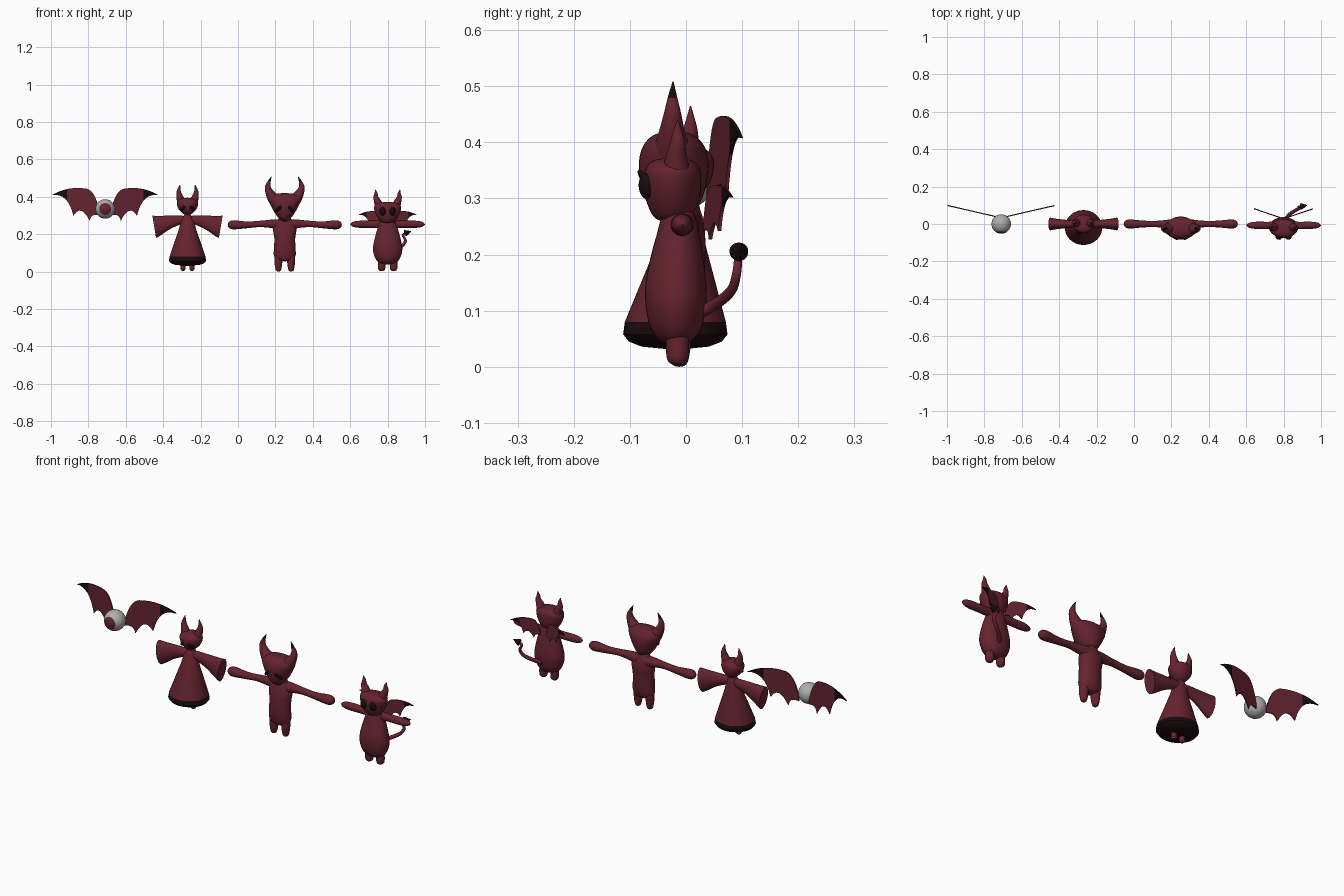
import bpy, bmesh, math
from mathutils import Vector, Matrix
from mathutils.bvhtree import BVHTree


def material(name, rgb):
    m = bpy.data.materials.new(name)
    m.diffuse_color = (*rgb, 1)
    return m


RED = material("dark red", (0.13, 0.017, 0.028))
BLACK = material("near black", (0.01, 0.003, 0.004))
GREY = material("eyeball grey", (0.42, 0.42, 0.42))


def finish(name, bm, mats, rule=None, angle=45):
    bmesh.ops.recalc_face_normals(bm, faces=bm.faces)
    if rule:
        for f in bm.faces:
            f.material_index = int(rule(f.calc_center_median()))
    me = bpy.data.meshes.new(name)
    bm.to_mesh(me)
    bm.free()
    for m in mats:
        me.materials.append(m)
    ob = bpy.data.objects.new(name, me)
    bpy.context.collection.objects.link(ob)
    bpy.ops.object.select_all(action='DESELECT')
    ob.select_set(True)
    bpy.context.view_layer.objects.active = ob
    bpy.ops.object.shade_smooth_by_angle(angle=math.radians(angle))
    return ob


def catmull(pts, steps):
    if steps == 1:
        return pts
    out = []
    for i in range(len(pts) - 1):
        p0, p1, p2, p3 = pts[max(i - 1, 0)], pts[i], pts[i + 1], pts[min(i + 2, len(pts) - 1)]
        for k in range(steps):
            t = k / steps
            out.append([0.5 * (2 * b + (c - a) * t + (2 * a - 5 * b + 4 * c - d) * t * t
                               + (3 * b - a - 3 * c + d) * t ** 3)
                        for a, b, c, d in zip(p0, p1, p2, p3)])
    return out + [pts[-1]]


def loft(name, rings, mats=(RED,), rule=None, steps=5, n=32):
    """Skin of elliptical rings; each ring is centre, half axis a, half axis b."""
    bm = bmesh.new()
    loops = []
    for r in catmull([[*c, *a, *b] for c, a, b in rings], steps):
        c, a, b = Vector(r[:3]), Vector(r[3:6]), Vector(r[6:])
        loops.append([bm.verts.new(c + a * math.cos(2 * math.pi * i / n) + b * math.sin(2 * math.pi * i / n))
                      for i in range(n)])
    for p, q in zip(loops, loops[1:]):
        for i in range(n):
            bm.faces.new((p[i], p[(i + 1) % n], q[(i + 1) % n], q[i]))
    bm.faces.new(loops[0])
    bm.faces.new(loops[-1])
    return finish(name, bm, mats, rule)


def upright(name, cx, rows, **kw):
    """Rows of z, half width, half depth, centre y."""
    return loft(name, [((cx, y, z), (rx, 0, 0), (0, ry, 0)) for z, rx, ry, y in rows], **kw)


def tube(name, cx, s, pts, **kw):
    """Round tube through points dx, y, z, radius; s mirrors dx."""
    P = [Vector((cx + s * p[0], p[1], p[2])) for p in pts]
    rings = []
    for i, p in enumerate(P):
        t = (P[min(i + 1, len(P) - 1)] - P[max(i - 1, 0)]).normalized()
        a = t.cross(Vector((0, 1, 0))).normalized()
        rings.append((p, a * pts[i][3], t.cross(a) * pts[i][3]))
    return loft(name, rings, n=20, **kw)


def eyes(name, cx, head, dx, z, size, tilt):
    """Pair of flat ellipsoids lying on the front of a head."""
    me = head.data
    bvh = BVHTree.FromPolygons([v.co for v in me.vertices], [p.vertices[:] for p in me.polygons])
    for s in (-1, 1):
        loc, nor, _, _ = bvh.ray_cast(Vector((cx + s * dx, -1, z)), Vector((0, 1, 0)))
        up = (Vector((0, 0, 1)) - nor * nor.z).normalized()
        right = up.cross(nor).normalized()
        rot = Matrix((right, -nor, up)).transposed().to_4x4()
        bm = bmesh.new()
        bmesh.ops.create_uvsphere(bm, u_segments=24, v_segments=16, radius=1,
                                  matrix=Matrix.Translation(loc) @ rot
                                  @ Matrix.Rotation(-s * math.radians(tilt), 4, 'Y')
                                  @ Matrix.Diagonal((*size, 1)))
        finish(name, bm, (BLACK,))


def wings(name, cx, cz, y0, slope, scale):
    """Bat wings: scalloped outline of curved spans, swept backwards, dark tips."""
    start = (0.03, -0.01)
    spans = [((0.055, 0.1), (0.1, 0.108)), ((0.2, 0.125), (0.286, 0.073)),
             ((0.2, 0.09), (0.17, -0.037)), ((0.13, 0.03), (0.083, -0.064)),
             ((0.075, -0.02), (0.03, -0.035))]
    outline, p = [start], Vector(start)
    for c, e in spans:
        c, e = Vector(c), Vector(e)
        for k in range(1, 9):
            t = k / 8
            outline.append(p * (1 - t) ** 2 + c * 2 * t * (1 - t) + e * t * t)
        p = e
    for s in (-1, 1):
        bm = bmesh.new()
        f = bm.faces.new([bm.verts.new((cx + s * x * scale, y0 + slope * x * scale, cz + z * scale))
                          for x, z in outline])
        ext = bmesh.ops.extrude_face_region(bm, geom=[f])
        bmesh.ops.translate(bm, vec=(0, 0.006, 0),
                            verts=[v for v in ext['geom'] if isinstance(v, bmesh.types.BMVert)])
        cut = 0.205 * scale
        bmesh.ops.triangulate(bm, faces=bm.faces)
        bmesh.ops.bisect_plane(bm, geom=bm.verts[:] + bm.edges[:] + bm.faces[:],
                               plane_co=(cx + s * cut, 0, 0), plane_no=(1, 0, 0))
        finish(name, bm, (RED, BLACK), lambda c: abs(c.x - cx) > cut, 30)


# Flying eyeball with an iris cap facing forward
bm = bmesh.new()
bmesh.ops.create_uvsphere(bm, u_segments=32, v_segments=24, radius=0.052,
                          matrix=Matrix.Translation((-0.71, 0, 0.335)) @ Matrix.Rotation(math.pi / 2, 4, 'X'))
finish("eyeball", bm, (GREY, RED), lambda c: -c.y / 0.052 > 0.79)
wings("eyeball_wing", -0.71, 0.335, 0.03, 0.23, 1)

# Robed figure
X = -0.27
upright("robe", X, [(0.03, 0.001, 0.001, -0.019), (0.036, 0.065, 0.06, -0.019), (0.045, 0.09, 0.083, -0.019),
                    (0.058, 0.1, 0.093, -0.019), (0.08, 0.096, 0.09, -0.019), (0.228, 0.046, 0.04, -0.008),
                    (0.275, 0.034, 0.03, -0.003), (0.3, 0.02, 0.02, 0), (0.315, 0.01, 0.01, 0)],
        mats=(RED, BLACK), rule=lambda c: c.z < 0.08, steps=1, n=48)
head = upright("robed_head", X, [(0.298, 0.008, 0.01, 0), (0.315, 0.03, 0.033, 0), (0.335, 0.048, 0.045, 0),
                                 (0.36, 0.057, 0.05, 0), (0.378, 0.053, 0.045, 0), (0.39, 0.035, 0.03, 0),
                                 (0.395, 0.001, 0.001, 0)])
eyes("robed_eye", X, head, 0.026, 0.337, (0.022, 0.006, 0.008), -40)
for s in (-1, 1):
    loft("robed_sleeve", [((X + s * x, 0, z), (0, h, 0), (-s * k, 0, -v)) for x, z, h, v, k in
                          [(0, 0.275, 0.018, 0.022, 0), (0.04, 0.275, 0.02, 0.024, 0), (0.1, 0.262, 0.023, 0.037, 0.003),
                           (0.15, 0.246, 0.029, 0.052, 0.007), (0.178, 0.239, 0.034, 0.06, 0.01)]])
    tube("robed_horn", X, s, [(0.032, 0.004, 0.372, 0.024), (0.043, 0.006, 0.405, 0.017),
                              (0.047, 0.008, 0.43, 0.011), (0.04, 0.008, 0.465, 0.001)])
    upright("robed_foot", X + s * 0.024, [(0.004, 0.001, 0.001, -0.015), (0.007, 0.01, 0.01, -0.015),
                                          (0.02, 0.014, 0.014, -0.015), (0.05, 0.012, 0.012, -0.015)])

# Tall horned figure with long arms
X = 0.25
upright("tall_body", X, [(0.055, 0.001, 0.001, -0.01), (0.06, 0.035, 0.025, -0.01), (0.085, 0.058, 0.037, -0.01),
                         (0.13, 0.057, 0.042, -0.01), (0.18, 0.056, 0.042, -0.008), (0.22, 0.062, 0.04, -0.005),
                         (0.25, 0.058, 0.034, -0.003), (0.275, 0.04, 0.027, -0.003), (0.295, 0.025, 0.02, -0.005)])
head = upright("tall_head", X, [(0.268, 0.012, 0.015, -0.02), (0.285, 0.032, 0.042, -0.022), (0.315, 0.054, 0.056, -0.022),
                                (0.355, 0.076, 0.062, -0.022), (0.385, 0.088, 0.058, -0.022), (0.405, 0.08, 0.046, -0.022),
                                (0.416, 0.05, 0.028, -0.022), (0.42, 0.001, 0.001, -0.022)])
eyes("tall_eye", X, head, 0.034, 0.334, (0.026, 0.006, 0.009), -38)
for s in (-1, 1):
    tube("tall_arm", X, s, [(0.02, 0, 0.25, 0.03), (0.06, 0, 0.255, 0.024), (0.13, 0, 0.255, 0.017),
                            (0.2, 0, 0.25, 0.018), (0.265, 0, 0.25, 0.024), (0.29, 0, 0.25, 0.021),
                            (0.302, 0, 0.25, 0.011), (0.305, 0, 0.25, 0.001)])
    tube("tall_horn", X, s, [(0.055, -0.025, 0.385, 0.034), (0.08, -0.025, 0.42, 0.023),
                             (0.091, -0.024, 0.453, 0.015), (0.083, -0.024, 0.482, 0.008),
                             (0.071, -0.023, 0.508, 0.001)], mats=(RED, BLACK), rule=lambda c: c.z > 0.481)
    upright("tall_leg", X + s * 0.034, [(0, 0.001, 0.001, -0.012), (0.003, 0.01, 0.011, -0.012),
                                        (0.015, 0.016, 0.017, -0.012), (0.05, 0.021, 0.022, -0.012),
                                        (0.1, 0.022, 0.026, -0.01)])

# Small winged figure with round body and tail
X = 0.8
upright("small_body", X, [(0.038, 0.001, 0.001, -0.018), (0.044, 0.04, 0.025, -0.018), (0.068, 0.064, 0.045, -0.018),
                          (0.11, 0.078, 0.054, -0.018), (0.15, 0.075, 0.054, -0.018), (0.2, 0.063, 0.046, -0.016),
                          (0.24, 0.051, 0.037, -0.014), (0.27, 0.042, 0.03, -0.014), (0.29, 0.035, 0.025, -0.015)])
head = upright("small_head", X, [(0.258, 0.015, 0.015, -0.024), (0.268, 0.038, 0.034, -0.024), (0.3, 0.06, 0.048, -0.024),
                                 (0.335, 0.072, 0.051, -0.024), (0.355, 0.068, 0.047, -0.024),
                                 (0.368, 0.045, 0.033, -0.024), (0.373, 0.001, 0.001, -0.024)])
eyes("small_eye", X, head, 0.027, 0.322, (0.017, 0.013, 0.023), 0)
wings("small_wing", X, 0.262, 0.025, 0.34, 0.55)
for s in (-1, 1):
    tube("small_arm", X, s, [(0.01, -0.007, 0.253, 0.022), (0.08, -0.007, 0.253, 0.019), (0.15, -0.007, 0.253, 0.019),
                             (0.185, -0.007, 0.253, 0.013), (0.2, -0.007, 0.253, 0.001)])
    tube("small_horn", X, s, [(0.042, -0.018, 0.342, 0.026), (0.054, -0.017, 0.375, 0.019),
                              (0.063, -0.015, 0.4, 0.013), (0.062, -0.015, 0.42, 0.008),
                              (0.066, -0.015, 0.439, 0.001)])
    upright("small_foot", X + s * 0.032, [(0.003, 0.001, 0.001, -0.015), (0.006, 0.013, 0.013, -0.015),
                                          (0.02, 0.02, 0.02, -0.015), (0.06, 0.02, 0.02, -0.015)])
tube("tail", X, 1, [(0.01, 0.02, 0.095, 0.011), (0.03, 0.05, 0.11, 0.01), (0.075, 0.08, 0.135, 0.009),
                    (0.095, 0.09, 0.165, 0.008), (0.082, 0.093, 0.195, 0.007), (0.1, 0.094, 0.208, 0.006)])
tube("tail_tip", X, 1, [(0.09, 0.094, 0.204, 0.001), (0.093, 0.094, 0.205, 0.017), (0.1, 0.096, 0.207, 0.015),
                        (0.126, 0.1, 0.216, 0.001)], mats=(BLACK,), steps=1)
